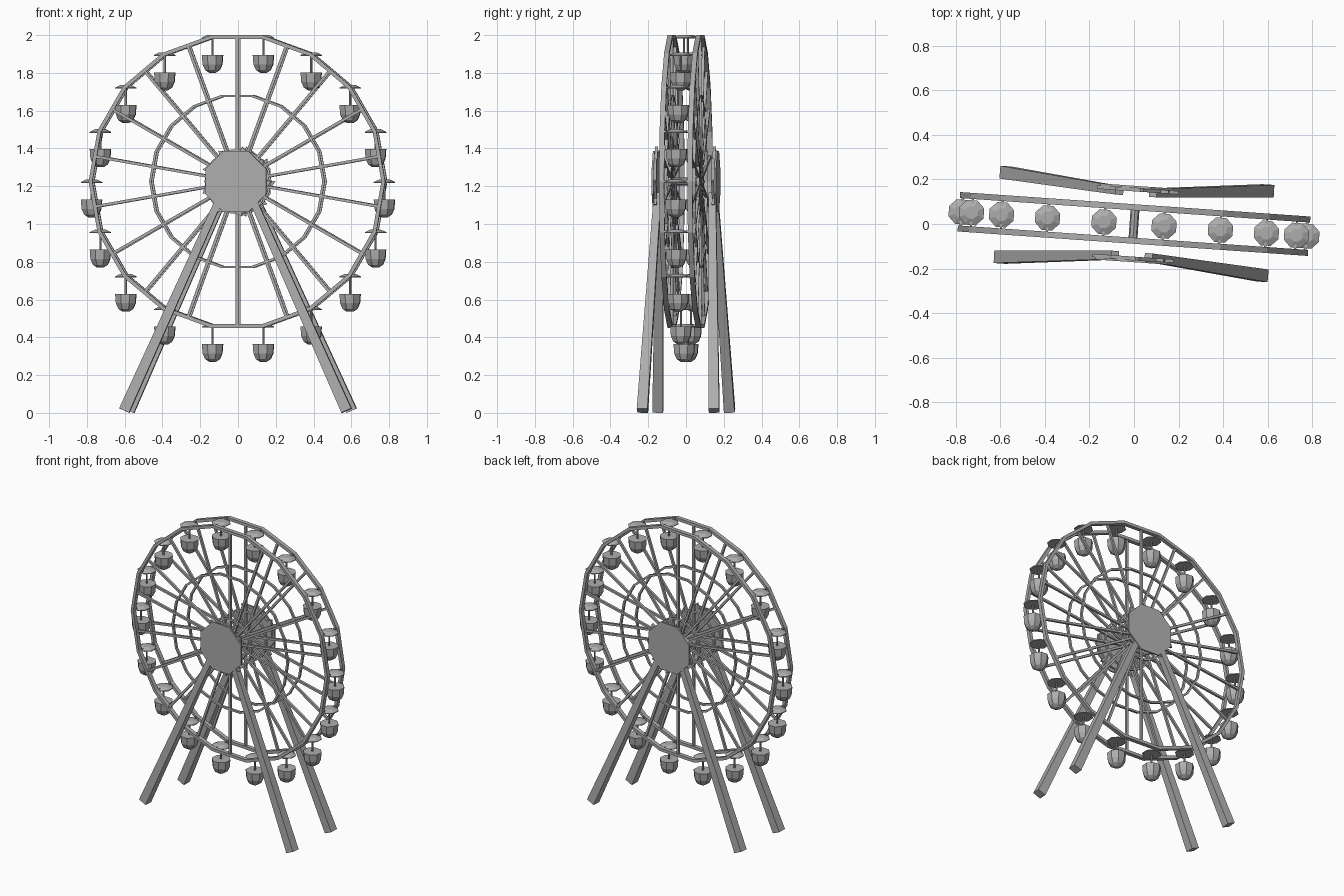
import bpy, bmesh
from math import cos, sin, pi, radians
from mathutils import Matrix, Vector

cube = bpy.data.objects.get("Cube")
if cube:
    bpy.data.objects.remove(cube, do_unlink=True)

SIDES = 18
HUB = Vector((0, 0, 1.225))
RIM = 0.787
YAW = Matrix.Rotation(radians(-4), 4, 'Z')          # whole ride is turned slightly
UPRIGHT = Matrix.Translation(HUB) @ Matrix.Rotation(pi / 2, 4, 'X')

steel = bpy.data.materials.new("grey steel")
steel.use_nodes = True
colour = (0.42, 0.42, 0.42, 1)
steel.diffuse_color = colour
steel.node_tree.nodes["Principled BSDF"].inputs["Base Color"].default_value = colour


def finish(name, bm, matrix=Matrix()):
    bmesh.ops.recalc_face_normals(bm, faces=bm.faces)
    mesh = bpy.data.meshes.new(name)
    bm.to_mesh(mesh)
    bm.free()
    mesh.materials.append(steel)
    obj = bpy.data.objects.new(name, mesh)
    obj.matrix_world = YAW @ matrix
    bpy.context.collection.objects.link(obj)
    return obj


def lathe(name, profile, sides, matrix, loop=False, phase=0.0):
    """Turn (radius, height) points around z; loop joins last point to first."""
    bm = bmesh.new()
    rings = [[bm.verts.new((r * cos(phase + 2 * pi * k / sides),
                            r * sin(phase + 2 * pi * k / sides), h))
              for k in range(sides)] for r, h in profile]
    pairs = list(zip(rings, rings[1:]))
    if loop:
        pairs.append((rings[-1], rings[0]))
    else:
        bm.faces.new(rings[0])
        bm.faces.new(rings[-1])
    for a, b in pairs:
        for k in range(sides):
            n = (k + 1) % sides
            bm.faces.new((a[k], a[n], b[n], b[k]))
    return finish(name, bm, matrix)


def hoop(name, radius, width, depth, y):
    inner, d = radius - width, depth / 2
    profile = [(radius, -d), (radius, d), (inner, d), (inner, -d)]
    lathe(name, profile, SIDES, Matrix.Translation((0, y, 0)) @ UPRIGHT, loop=True)


def add_beam(bm, start, end, w0, w1=None):
    """Square beam between two points, optionally tapered."""
    start, end = Vector(start), Vector(end)
    axis = (end - start).normalized()
    side = Vector((0, 1, 0))
    if abs(axis.y) > 0.9:
        side = Vector((1, 0, 0))
    u = axis.cross(side).normalized()
    v = axis.cross(u)
    ends = []
    for p, w in ((start, w0), (end, w1 or w0)):
        ends.append([bm.verts.new(p + (u * a + v * b) * w / 2)
                     for a, b in ((-1, -1), (1, -1), (1, 1), (-1, 1))])
    a, b = ends
    bm.faces.new(a)
    bm.faces.new(b)
    for k in range(4):
        n = (k + 1) % 4
        bm.faces.new((a[k], a[n], b[n], b[k]))


def on_wheel(radius, angle, y):
    return HUB + Vector((radius * cos(angle), y, radius * sin(angle)))


step = 2 * pi / SIDES

# Two parallel wheels: rim, middle hoop, hub hoop and spokes
for label, sign in (("front", -1), ("back", 1)):
    y = 0.075 * sign
    hoop(label + "_rim", RIM, 0.02, 0.027, y)
    hoop(label + "_middle_hoop", 0.466, 0.013, 0.015, y)
    hoop(label + "_hub_hoop", 0.172, 0.012, 0.015, y)
    bm = bmesh.new()
    for k in range(SIDES):
        angle = (k + 0.5) * step
        add_beam(bm, on_wheel(0.015, angle, y), on_wheel(0.765, angle, y), 0.015)
    finish(label + "_spokes", bm)

# Axle between the wheels
lathe("axle", [(0.02, -0.085), (0.02, 0.085)], 8, UPRIGHT)

# Cross bars that carry the cabins
bm = bmesh.new()
for k in range(SIDES):
    add_beam(bm, on_wheel(0.775, k * step, -0.075), on_wheel(0.775, k * step, 0.075), 0.01)
finish("cross_bars", bm)

# Hanging cabins: canopy, rod and bowl
canopy = [(0.06, -0.008), (0.06, -0.003), (0.03, 0.011)]
rod = [(0.006, -0.1), (0.006, 0.0)]
bowl = [(0.018, -0.19), (0.042, -0.175), (0.056, -0.145), (0.06, -0.095)]
for k in range(SIDES):
    place = Matrix.Translation(on_wheel(0.777, k * step, 0))
    lathe("cabin_canopy", canopy, 8, place, phase=pi / 8)
    lathe("cabin_rod", rod, 6, place)
    lathe("cabin_bowl", bowl, 8, place, phase=pi / 8)

# Supports on both sides: hub plate, toothed backing and two legs
for label, sign in (("front", -1), ("back", 1)):
    lathe(label + "_hub_plate", [(0.175, -0.005), (0.175, 0.005)], 8,
          Matrix.Translation((0, 0.166 * sign, 0)) @ UPRIGHT, phase=pi / 8)
    bm = bmesh.new()
    outline = []
    for k in range(9):
        for radius, shift in ((0.188, 0.0), (0.15, 0.08)):
            outline.append(bm.verts.new(on_wheel(radius, (k + shift) * 2 * pi / 9, 0.161 * sign)))
    face = bm.faces.new(outline)
    extruded = bmesh.ops.extrude_face_region(bm, geom=[face])["geom"]
    moved = [v for v in extruded if isinstance(v, bmesh.types.BMVert)]
    bmesh.ops.translate(bm, verts=moved, vec=(0, -0.015 * sign, 0))
    finish(label + "_toothed_backing", bm)
    for side_name, side in (("right", -1), ("left", 1)):
        bm = bmesh.new()
        add_beam(bm, (0.59 * side, 0.19 * sign, 0.012),
                 (0.075 * side, 0.145 * sign, 1.16), 0.057, 0.038)
        finish(label + "_" + side_name + "_leg", bm)
